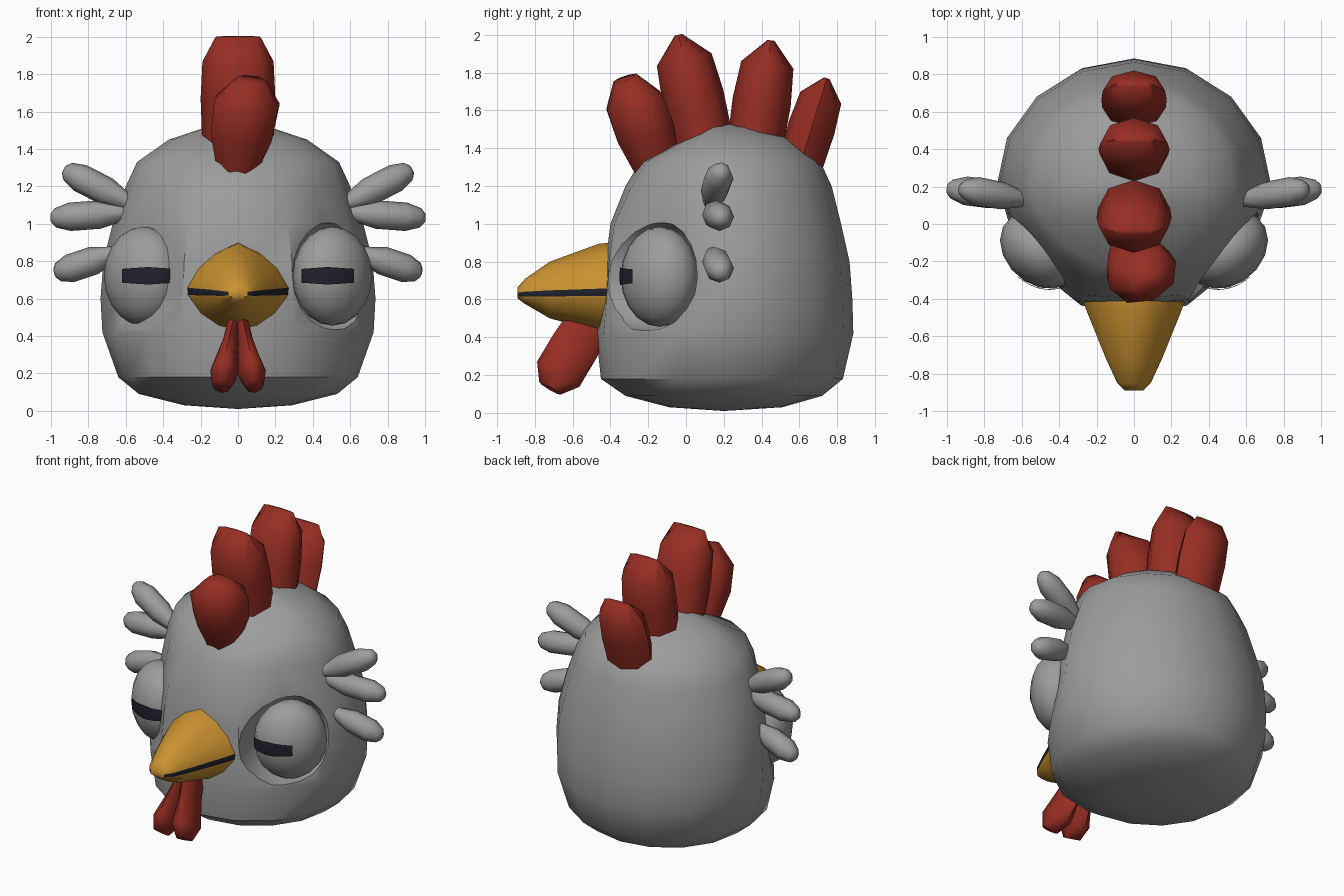
import bpy, bmesh, math
from mathutils import Vector

if "Cube" in bpy.data.objects:
    bpy.data.objects.remove(bpy.data.objects["Cube"], do_unlink=True)


def material(name, rgb):
    m = bpy.data.materials.new(name)
    m.use_nodes = True
    m.diffuse_color = (*rgb, 1)
    m.node_tree.nodes["Principled BSDF"].inputs["Base Color"].default_value = (*rgb, 1)
    return m


grey = material("feather grey", (0.33, 0.335, 0.33))
red = material("comb red", (0.31, 0.027, 0.017))
yellow = material("beak yellow", (0.6, 0.29, 0.03))
dark = material("dark navy", (0.014, 0.015, 0.025))


def finish(name, bm, mats, angle=40):
    bmesh.ops.recalc_face_normals(bm, faces=bm.faces)
    mesh = bpy.data.meshes.new(name)
    bm.to_mesh(mesh)
    bm.free()
    for m in mats:
        mesh.materials.append(m)
    ob = bpy.data.objects.new(name, mesh)
    bpy.context.collection.objects.link(ob)
    smooth(ob, angle)
    return ob


def smooth(ob, angle):
    bpy.ops.object.select_all(action="DESELECT")
    bpy.context.view_layer.objects.active = ob
    ob.select_set(True)
    bpy.ops.object.shade_smooth_by_angle(angle=math.radians(angle))


def loft(rings, start=None, end=None):
    """Skin closed rings; each end is a point if given, else a flat cap."""
    bm = bmesh.new()
    loops = [[bm.verts.new(p) for p in ring] for ring in rings]
    n = len(loops[0])
    for a, b in zip(loops, loops[1:]):
        for i in range(n):
            bm.faces.new((a[i], a[(i + 1) % n], b[(i + 1) % n], b[i]))
    for loop, pole in ((loops[0], start), (loops[-1], end)):
        if pole is None:
            bm.faces.new(loop)
        else:
            v = bm.verts.new(pole)
            for i in range(n):
                bm.faces.new((loop[i], loop[(i + 1) % n], v))
    return bm


def lobe(name, a, b, u, v, side, profile, mat):
    """Fleshy lobe from a to b; u is its half width along side, v across it."""
    a, b = Vector(a), Vector(b)
    d = (b - a).normalized()
    s = (side - d * side.dot(d)).normalized()
    t = d.cross(s)
    angles = [math.tau * i / 8 for i in range(8)]
    rings = [[a.lerp(b, k) + s * u * ru * math.cos(q) + t * v * rv * math.sin(q)
              for q in angles] for k, ru, rv in profile]
    return finish(name, loft(rings), [mat], 60)


X, Y = Vector((1, 0, 0)), Vector((0, 1, 0))

# Head: height, half width, front, back, wedge amount of the face
MID = 0.2
levels = [(0.03, 0.29, -0.09, 0.51, 0), (0.09, 0.53, -0.32, 0.72, 0),
          (0.18, 0.64, -0.45, 0.83, 0), (0.42, 0.725, -0.475, 0.885, 0.4),
          (0.60, 0.735, -0.44, 0.88, 1), (0.80, 0.72, -0.425, 0.865, 1),
          (1.00, 0.67, -0.40, 0.82, 0.9), (1.20, 0.60, -0.32, 0.77, 0.3),
          (1.33, 0.54, -0.24, 0.71, 0), (1.45, 0.37, 0, 0.55, 0),
          (1.51, 0.19, 0.1, 0.38, 0)]
wedge = [(1, 0), (0.88, 0.30), (0.62, 0.68), (0.40, 0.97), (0, 1)]


def head_ring(z, w, front, back, k):
    pts = []
    for i in range(16):
        q = math.tau * i / 16
        c, s = math.cos(q), math.sin(q)
        if s < -0.01:
            j = 16 - i
            wx, wy = wedge[min(j, 8 - j)]
            c += k * (math.copysign(wx, c) * (j != 4) - c)
            s += k * (-wy - s)
        pts.append((c * w, MID + s * (back - MID if s > 0 else MID - front), z))
    return pts


head = finish("head", loft([head_ring(*l) for l in levels], (0, MID, 0.01), (0, MID, 1.53)), [grey])

# Eyes turned outward by a shear, their sockets and slit pupils
EYE = Vector((0.505, -0.14, 0.72))
SIZE = Vector((0.212, 0.2, 0.265))
SHEAR = 0.25


def ball(name, sx, scale, reach):
    """Eye-shaped ball; reach stretches its front half forward."""
    bm = bmesh.new()
    bmesh.ops.create_uvsphere(bm, u_segments=16, v_segments=10, radius=1)
    for v in bm.verts:
        if v.co.y < 0:
            v.co.y *= reach
        p = v.co * SIZE * scale
        p.y += SHEAR * p.x
        p += EYE
        v.co = (p.x * sx, p.y, p.z)
    return finish(name, bm, [grey])


for label, sx in (("left", 1), ("right", -1)):
    cutter = ball("socket_cutter", sx, 1.1, 2.5)
    cutter.hide_render = True
    mod = head.modifiers.new("socket", "BOOLEAN")
    mod.operation, mod.solver, mod.object = "DIFFERENCE", "EXACT", cutter
    bpy.context.view_layer.objects.active = head
    bpy.ops.object.modifier_apply(modifier=mod.name)
    bpy.data.objects.remove(cutter, do_unlink=True)
    ball(label + "_eye", sx, 1, 1)

    bm = bmesh.new()
    bmesh.ops.create_grid(bm, x_segments=10, y_segments=4, size=1)
    for v in bm.verts:
        x, z = 0.48 + 0.14 * v.co.x, 0.722 + (0.047 - 0.01 * abs(v.co.x)) * v.co.y
        dx, dz = (x - EYE.x) / SIZE.x, (z - EYE.z) / SIZE.z
        y = EYE.y + SHEAR * (x - EYE.x) - SIZE.y * math.sqrt(1 - dx * dx - dz * dz) - 0.005
        v.co = (x * sx, y, z)
    pupil = finish(label + "_pupil", bm, [dark])
    if pupil.data.polygons[0].normal.y > 0:
        pupil.data.flip_normals()
smooth(head, 58)

# Beak: y, half width, top, mouth height, bottom, half mouth gap
stations = [(-0.40, 0.275, 0.90, 0.64, 0.42, 0.02), (-0.46, 0.255, 0.895, 0.638, 0.43, 0.019),
            (-0.72, 0.15, 0.80, 0.632, 0.50, 0.016), (-0.85, 0.09, 0.71, 0.628, 0.575, 0.013),
            (-0.89, 0.05, 0.665, 0.626, 0.605, 0.01)]
outline = [(0, 1), (0.45, 0.75), (0.78, 0.42), (1, 0), (1, -0.001), (0.75, -0.5), (0.4, -0.85), (0, -1)]
outline += [(-x, z) for x, z in reversed(outline[1:-1])]


def beak_ring(y, w, top, mid, low, gap):
    return [(x * w, y, mid + gap + z * (top - mid - gap) if z >= 0
             else mid - gap + z * (mid - gap - low)) for x, z in outline]


bm = loft([beak_ring(*s) for s in stations])
bm.faces.ensure_lookup_table()
for i in range(len(outline) * (len(stations) - 1)):
    if i % len(outline) in (3, 10):
        bm.faces[i].material_index = 1
finish("beak", bm, [yellow, dark], 55)

# Comb along the crown, the front lobe twisted to one side
comb = [(0, 0.95, 0.95), (0.45, 1, 1), (0.78, 0.95, 0.9), (1, 0.6, 0.12)]
front_comb = [(0, 0.5, 0.75), (0.45, 0.95, 1), (0.76, 1, 0.95), (1, 0.45, 0.4)]
for i, (a, b, u, v, side, shape) in enumerate([
        ((-0.02, -0.13, 1.25), (0.07, -0.32, 1.77), 0.19, 0.165, Vector((0.92, 0.38, 0)), front_comb),
        ((0, 0.10, 1.40), (0, -0.04, 2.0), 0.2, 0.165, X, comb),
        ((0, 0.36, 1.38), (0, 0.45, 1.97), 0.19, 0.155, X, comb),
        ((0, 0.60, 1.30), (0, 0.745, 1.77), 0.175, 0.125, X, comb)]):
    lobe(f"comb_lobe_{i + 1}", a, b, u, v, side, shape, red)

# Wattle lobes and cheek feathers on both sides
wattle = [(0, 0.5, 0.9), (0.4, 0.55, 1), (0.8, 0.95, 1), (1, 0.6, 0.5)]
plume = [(0, 0.5, 0.5), (0.35, 0.95, 0.95), (0.75, 1, 0.95), (0.94, 0.65, 0.65), (1, 0.3, 0.3)]
feathers = [((0.58, 0.13, 1.11), (0.93, 0.19, 1.29)),
            ((0.60, 0.14, 1.06), (1.0, 0.19, 1.03)),
            ((0.66, 0.14, 0.84), (0.98, 0.19, 0.735))]
for label, sx in (("left", 1), ("right", -1)):
    lobe(label + "_wattle", (0.01 * sx, -0.5, 0.5), (0.09 * sx, -0.72, 0.13), 0.08, 0.13, X, wattle, red)
    for i, (a, b) in enumerate(feathers):
        lobe(f"{label}_cheek_feather_{i + 1}", (a[0] * sx, *a[1:]), (b[0] * sx, *b[1:]),
             0.077, 0.08, Y, plume, grey)
